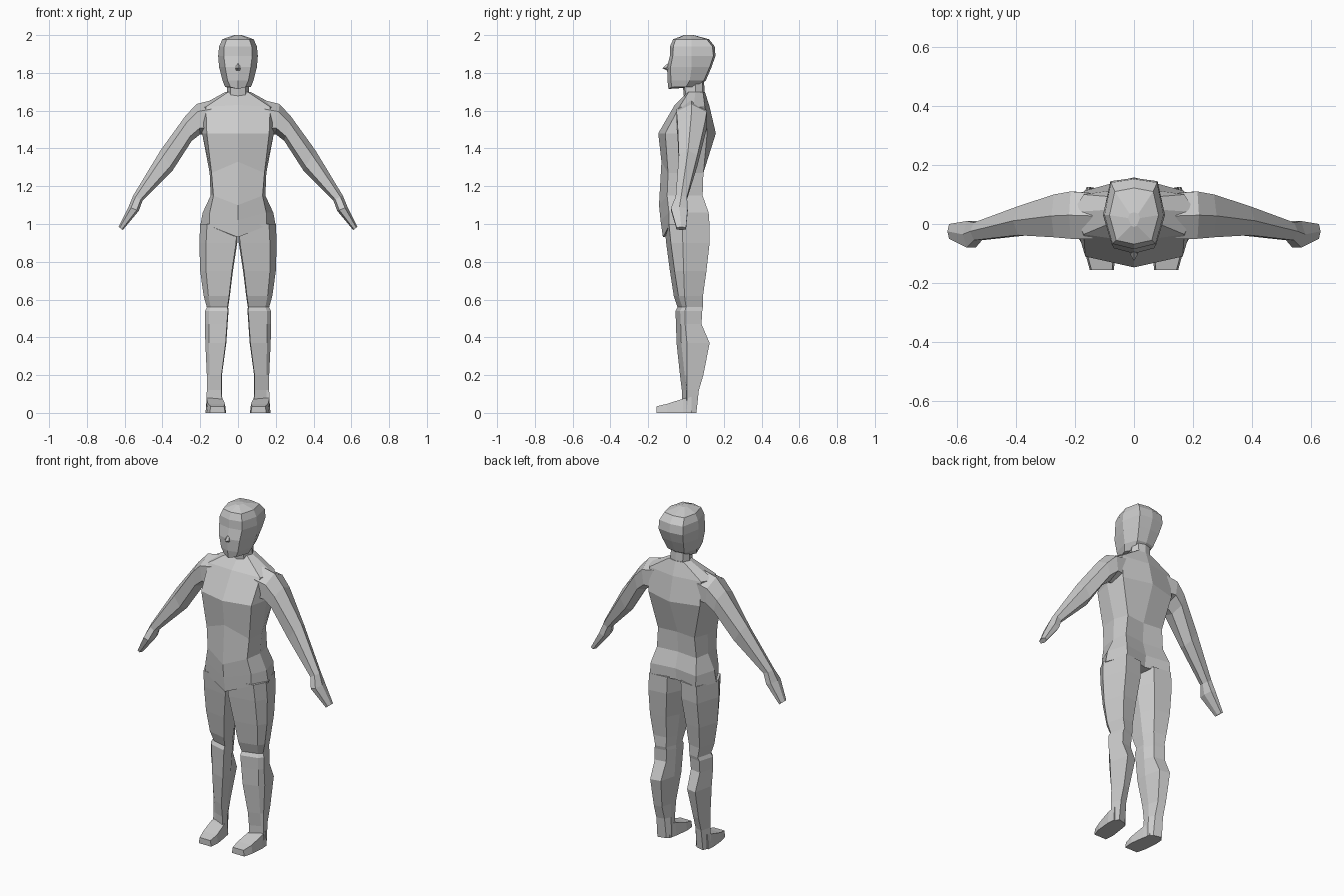
import bpy

skin = bpy.data.materials.new("plain_grey")
skin.diffuse_color = (0.6, 0.6, 0.6, 1)


def make(name, rings, closed=True):
    """Loft a list of point rings, cap the ends and mirror across x."""
    n = len(rings[0])
    verts = [p for r in rings for p in r]
    faces = []
    for i in range(len(rings) - 1):
        for j in range(n if closed else n - 1):
            k = (j + 1) % n
            faces.append((i * n + j, i * n + k, (i + 1) * n + k, (i + 1) * n + j))
    faces.append(tuple(reversed(range(n))))
    faces.append(tuple(range(len(verts) - n, len(verts))))
    me = bpy.data.meshes.new(name)
    me.from_pydata(verts, [], faces)
    me.materials.append(skin)
    ob = bpy.data.objects.new(name, me)
    bpy.context.collection.objects.link(ob)
    m = ob.modifiers.new("mirror", 'MIRROR')
    m.use_clip = True
    m.merge_threshold = 0.0005
    return ob


def half_ring(z, dz, yf, xf, yfc, xs, ys, xb, ybc, yb):
    """Half section: front middle, front corner, side, back corner, back middle."""
    return [(0, yf, z + dz), (xf, yfc, z), (xs, ys, z), (xb, ybc, z), (0, yb, z)]


# torso, hips to neck base
make("torso", [half_ring(*r) for r in (
    (0.99, -.06, -.122, .15, -.09, .20, .00, .15, .125, .09),
    (1.06, -.04, -.135, .15, -.09, .187, .00, .15, .120, .10),
    (1.15, -.05, -.143, .13, -.10, .145, .00, .13, .088, .075),
    (1.27, .06, -.130, .14, -.095, .15, .01, .12, .092, .08),
    (1.48, .00, -.147, .165, -.11, .19, .00, .17, .112, .158),
    (1.62, .01, -.060, .17, -.035, .21, .04, .17, .10, .125),
    (1.70, .00, .010, .05, .015, .065, .05, .05, .09, .10))], False)

# neck
make("neck", [half_ring(*r) for r in (
    (1.66, 0, -.01, .04, .00, .062, .05, .04, .09, .10),
    (1.77, 0, -.02, .04, -.01, .055, .05, .04, .085, .095))], False)

# head, jaw to crown
make("head", [half_ring(*r) for r in (
    (1.725, -.01, -.093, .04, -.075, .068, .00, .04, .05, .06),
    (1.76, 0, -.098, .055, -.08, .082, .02, .055, .095, .105),
    (1.83, 0, -.100, .068, -.082, .10, .03, .07, .125, .135),
    (1.89, 0, -.085, .075, -.070, .105, .03, .08, .145, .156),
    (1.94, 0, -.085, .073, -.067, .10, .03, .078, .14, .152),
    (1.978, 0, -.068, .06, -.055, .083, .03, .065, .11, .122),
    (2.00, 0, -.01, .01, -.005, .02, .02, .015, .035, .04))], False)

# nose wedge
make("nose", [
    [(0, -.08, 1.865), (.006, -.08, 1.865), (.004, -.08, 1.86)],
    [(0, -.125, 1.825), (.012, -.105, 1.825), (.014, -.09, 1.815)],
    [(0, -.095, 1.81), (.010, -.093, 1.81), (.010, -.09, 1.81)]], False)


def leg_ring(z, xi, xo, yf, yb):
    w = xo - xi
    return [(xi + .03 * w, yf, z), (xo - .18 * w, yf + .025, z),
            (xo, yf * .4 + yb * .2, z), (xo - .22 * w, yb, z),
            (xi + .22 * w, yb - .012, z), (xi, .02, z)]


# legs, hip to heel
make("leg", [leg_ring(*r) for r in (
    (1.00, 0, .200, -.115, .125),
    (.90, .004, .205, -.105, .125),
    (.75, .027, .200, -.085, .108),
    (.62, .043, .182, -.065, .090),
    (.56, .052, .165, -.045, .090),
    (.54, .050, .175, -.056, .086),
    (.47, .055, .175, -.053, .082),
    (.37, .062, .173, -.050, .125),
    (.20, .085, .165, -.032, .092),
    (.12, .085, .165, -.022, .068),
    (0, .080, .170, -.020, .055))])

# feet, toe to ankle
make("foot", [[(a, y, 0), (b, y, 0), (b - .006, y, h), (a + .006, y, h)]
              for y, a, b, h in ((-.155, .068, .150, .035),
                                 (-.10, .063, .165, .048),
                                 (-.015, .075, .172, .075),
                                 (.03, .085, .168, .085))])


def arm_ring(ux, uz, lx, lz, yf, yb):
    """Six-sided section between an upper and a lower outline point."""
    def at(t, y):
        return (ux + (lx - ux) * t, y, uz + (lz - uz) * t)
    m = (yf + yb) / 2
    return [at(0, m), at(.25, yf), at(.8, yf), at(1, m), at(.8, yb), at(.25, yb)]


# arms, shoulder to fingertips
make("arm", [arm_ring(*r) for r in (
    (.14, 1.655, .14, 1.47, -.05, .105),
    (.22, 1.635, .20, 1.475, -.05, .11),
    (.28, 1.57, .245, 1.44, -.045, .10),
    (.41, 1.39, .345, 1.285, -.038, .06),
    (.555, 1.15, .505, 1.125, -.055, .005),
    (.58, 1.09, .525, 1.07, -.08, .01),
    (.632, .985, .61, .968, -.05, .00))])

# consistent outward normals
import bmesh
for ob in bpy.data.objects:
    bm = bmesh.new()
    bm.from_mesh(ob.data)
    if ob.name in {"torso", "neck", "head", "nose"}:
        # remove the sheet on the mirror plane, keep real end caps
        flat = [f for f in bm.faces if all(abs(v.co.x) < 1e-6 for v in f.verts)]
        bmesh.ops.delete(bm, geom=flat, context='FACES')
    bmesh.ops.recalc_face_normals(bm, faces=bm.faces)
    bm.to_mesh(ob.data)
    bm.free()
